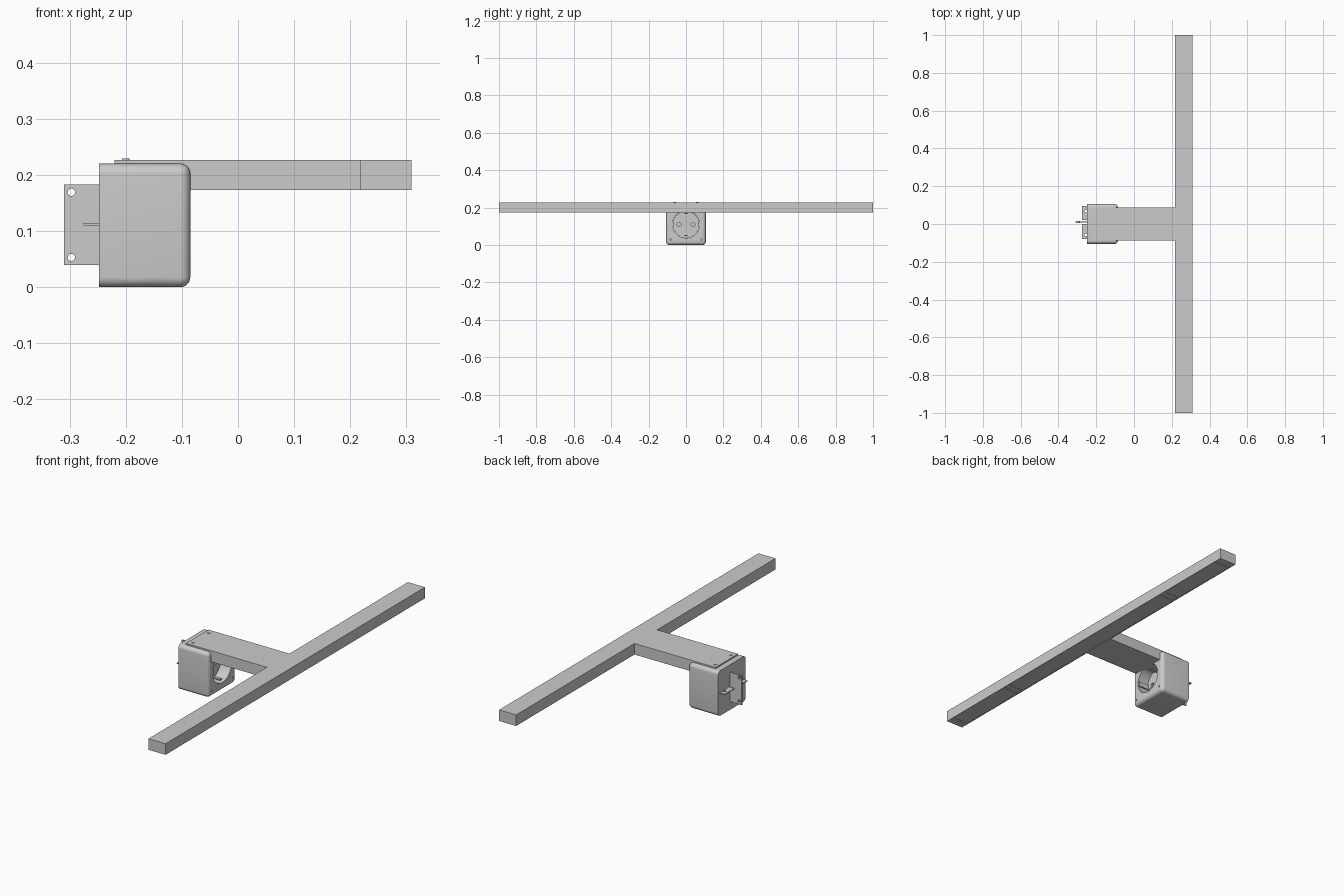
import bpy, bmesh, math
from mathutils import Matrix

if "Cube" in bpy.data.objects:
    bpy.data.objects.remove(bpy.data.objects["Cube"])


def finish(bm, name):
    bmesh.ops.recalc_face_normals(bm, faces=bm.faces)
    me = bpy.data.meshes.new(name)
    bm.to_mesh(me)
    bm.free()
    ob = bpy.data.objects.new(name, me)
    bpy.context.collection.objects.link(ob)
    return ob


def box(name, x, y, z):
    bm = bmesh.new()
    size = Matrix.Diagonal((x[1] - x[0], y[1] - y[0], z[1] - z[0], 1))
    mid = Matrix.Translation((sum(x) / 2, sum(y) / 2, sum(z) / 2))
    bmesh.ops.create_cube(bm, size=1, matrix=mid @ size)
    return finish(bm, name)


def cyl(name, centre, r, depth, axis='Z', r2=None, seg=24):
    rot = {'Z': Matrix(), 'X': Matrix.Rotation(math.pi / 2, 4, 'Y'),
           'Y': Matrix.Rotation(-math.pi / 2, 4, 'X')}[axis]
    bm = bmesh.new()
    bmesh.ops.create_cone(bm, cap_ends=True, segments=seg, radius1=r,
                          radius2=r if r2 is None else r2, depth=depth,
                          matrix=Matrix.Translation(centre) @ rot)
    return finish(bm, name)


def select(ob):
    bpy.ops.object.select_all(action='DESELECT')
    ob.select_set(True)
    bpy.context.view_layer.objects.active = ob


def cut(ob, *cutters):
    select(ob)
    for c in cutters:
        m = ob.modifiers.new("cut", 'BOOLEAN')
        m.operation, m.solver, m.object = 'DIFFERENCE', 'EXACT', c
        bpy.ops.object.modifier_apply(modifier=m.name)
        bpy.data.objects.remove(c)


def smooth(ob, deg=35):
    select(ob)
    bpy.ops.object.shade_smooth_by_angle(angle=math.radians(deg))


# T-shaped lamp: arm and long light bar in one outline
outline = [(-.22, -.087), (.217, -.087), (.217, -1), (.309, -1),
           (.309, 1), (.217, 1), (.217, .087), (-.22, .087)]
bm = bmesh.new()
face = bm.faces.new([bm.verts.new((x, y, .173)) for x, y in outline])
ext = bmesh.ops.extrude_face_region(bm, geom=[face])
bmesh.ops.translate(bm, vec=(0, 0, .054),
                    verts=[v for v in ext['geom'] if isinstance(v, bmesh.types.BMVert)])
lamp = finish(bm, "lamp_body")

# Light strip panels set in the underside
cut(lamp, box("slot", (.222, .304), (-.96, .96), (.16, .18)))
for i, y in enumerate([(-.955, -.59), (-.585, -.555), (-.55, .55), (.555, .585), (.59, .955)]):
    box(f"light_panel_{i}", (.223, .303), y, (.1735, .18))

# Arm screws near the back end
for i, y in enumerate((-.06, .06)):
    smooth(cyl(f"arm_screw_{i}", (-.2, y, .227), .007, .004))

# Housing: rounded box with a sharp rear rim
housing = box("housing", (-.248, -.085), (-.106, .106), (0, .22))
bm = bmesh.new()
bm.from_mesh(housing.data)
edges = [e for e in bm.edges if any(v.co.x > -.2 for v in e.verts)]
bmesh.ops.bevel(bm, geom=edges, offset=.018, segments=6, profile=.5, affect='EDGES')
bm.to_mesh(housing.data)
bm.free()
ZC = .11
cut(housing, cyl("well", (-.105, 0, ZC), .072, .1, 'X', seg=48),
    box("arm_seat", (-.22, .0), (-.0875, .0875), (.173, .3)))
for y in (-.098, .098):
    cut(housing, cyl("hole", (-.085, y * .84, .03), .004, .03, 'X', seg=12))
smooth(housing)

# Socket: floor disc with pin holes, earth clips and side keys
floor = cyl("socket_floor", (-.15, 0, ZC), .0715, .014, 'X', seg=48)
cut(floor, *[cyl("pin", (-.143, y, ZC), .011, .02, 'X') for y in (-.037, .037)])
smooth(floor)
smooth(cyl("socket_screw", (-.142, 0, ZC), .008, .006, 'X'))
for s, n in ((-1, "left"), (1, "right")):
    box(f"socket_key_{n}", (-.145, -.088), sorted((s * .064, s * .0725)), (ZC - .012, ZC + .012))
for s, n in ((-1, "bottom"), (1, "top")):
    box(f"earth_clip_{n}", (-.145, -.092), (-.007, .007),
        sorted((ZC + s * .055, ZC + s * .061)))
    smooth(cyl(f"earth_base_{n}", (-.141, 0, ZC + s * .06), .01, .006, 'X'))

# Wall clip: upright plate with countersunk screw holes
plate = box("clip_plate", (-.31, -.247), (.008, .014), (.039, .183))
for z in (.053, .169):
    cut(plate, cyl("hole", (-.297, .011, z), .0065, .03, 'Y'))
    ring = cyl("clip_eyelet", (-.297, .011, z), .011, .009, 'Y')
    cut(ring, cyl("hole", (-.297, .011, z), .0065, .03, 'Y'))
    smooth(ring)
smooth(plate)

# Horizontal clip tabs on either side of the plate
for i, y in enumerate([(-.08, .0), (.02, .094)]):
    tab = box(f"clip_tab_{i}", (-.275, -.247), y, (.110, .114))
    cut(tab, cyl("hole", (-.255, sum(y) / 2 + (.01 if i else -.018), .112), .007, .03))
